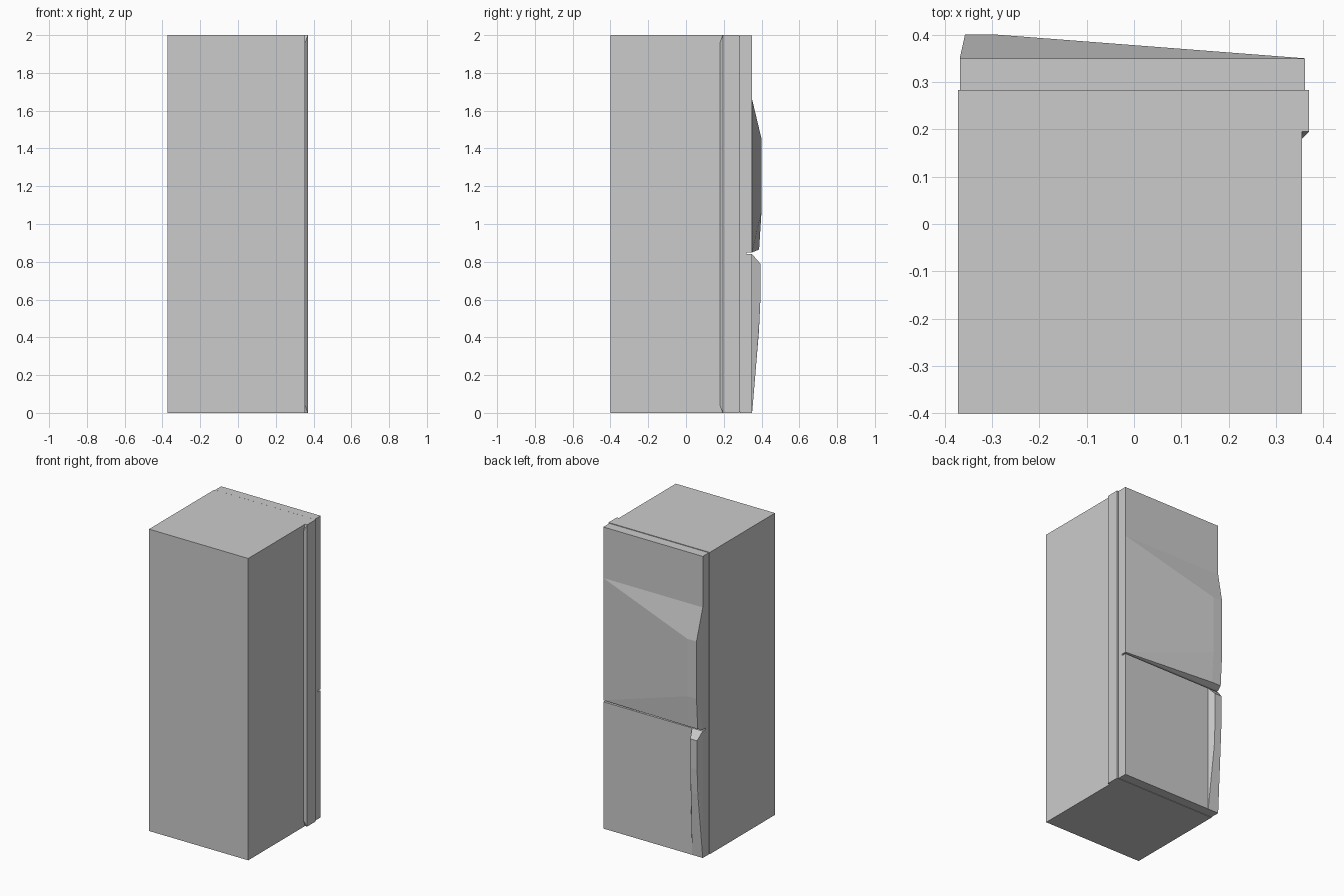
import bpy, bmesh

cube = bpy.data.objects.get("Cube")
if cube:
    bpy.data.objects.remove(cube, do_unlink=True)

grey = bpy.data.materials.new("light_grey")
grey.use_nodes = True
colour = (0.6, 0.6, 0.6, 1)
grey.diffuse_color = colour
grey.node_tree.nodes["Principled BSDF"].inputs["Base Color"].default_value = colour


def hull(name, points):
    """Flat-faced convex part around a handful of corner points."""
    bm = bmesh.new()
    for p in points:
        bm.verts.new(p)
    bmesh.ops.convex_hull(bm, input=bm.verts[:])
    bmesh.ops.dissolve_limit(bm, angle_limit=0.002, verts=bm.verts[:], edges=bm.edges[:])
    bmesh.ops.recalc_face_normals(bm, faces=bm.faces[:])
    mesh = bpy.data.meshes.new(name)
    bm.to_mesh(mesh)
    bm.free()
    mesh.materials.append(grey)
    obj = bpy.data.objects.new(name, mesh)
    bpy.context.collection.objects.link(obj)
    return obj


def box(name, xs, ys, zs):
    return hull(name, [(x, y, z) for x in xs for y in ys for z in zs])


# Shared dimensions: body sides, door sides, seam and door face depths
body_x = (-0.372, 0.355)
door_x = (-0.368, 0.361)
seam, face = 0.283, 0.35
right, left = door_x
height = 2.0

# Cabinet
box("cabinet", body_x, (-0.4, seam), (0, height))

# Raised hinge strip with a chamfered edge and clipped ends
strip = [(x, y, z) for x in (0.34, 0.37) for y in (0.195, seam) for z in (0, height)]
strip += [(x, 0.18, z) for x in (0.34, 0.355) for z in (0.04, height - 0.04)]
hull("hinge_strip", strip)

# Door backing, then the two doors with a thin gap between them
box("door_backing", door_x, (seam - 0.01, 0.32), (0.004, height - 0.004))
box("upper_door", door_x, (seam + 0.004, face), (0.85, height - 0.002))
box("lower_door", door_x, (seam + 0.004, face), (0, 0.84))

# Faceted bulge on the upper door, rising towards the opening side
bulge = [(x, face, z) for x in door_x for z in (0.85, 1.66)]
for y, z in ((0.4, 1.45), (0.4, 1.07), (0.387, 0.865)):
    bulge += [(-0.357, y, z), (-0.29, y, z)]
hull("upper_door_bulge", bulge)

# Narrow tapering grip on the lower door
grip = [(x, face, z) for x in (right, -0.29) for z in (0, 0.84)]
for y, z in ((0.394, 0.79), (0.394, 0.6), (0.386, 0.43)):
    grip += [(-0.357, y, z), (-0.307, y, z)]
hull("lower_door_grip", grip)
